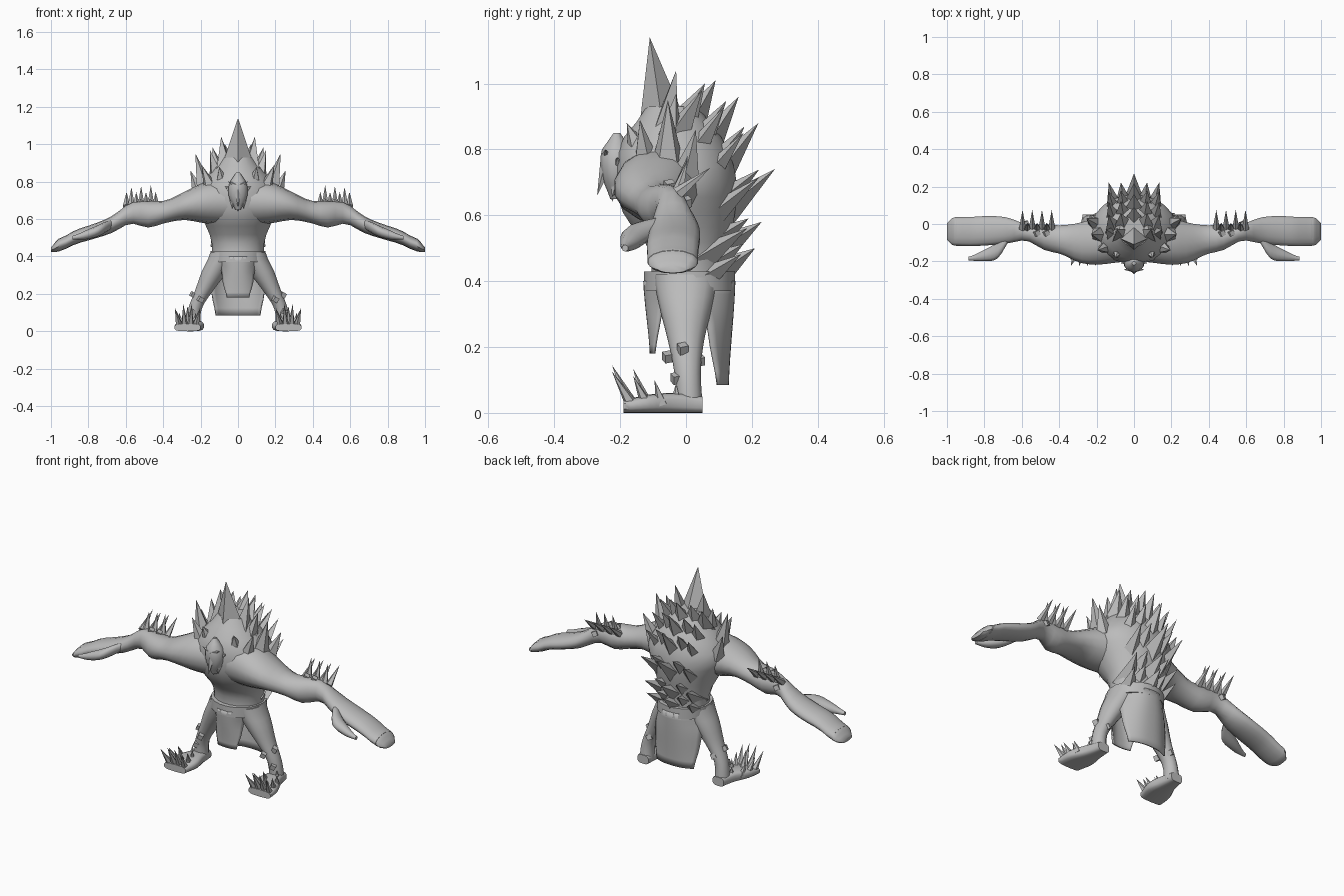
import bpy, bmesh, math
from mathutils import Vector, Matrix

cube = bpy.data.objects.get("Cube")
if cube:
    bpy.data.objects.remove(cube)

GREY = (0.5, 0.5, 0.5, 1)
stone = bpy.data.materials.new("plain grey")
stone.use_nodes = True
stone.diffuse_color = GREY
stone.node_tree.nodes["Principled BSDF"].inputs["Base Color"].default_value = GREY


def sample(values, t):
    """Smooth curve through evenly spaced values, with t from 0 to 1."""
    last = len(values) - 1
    i = min(int(t * last), max(last - 1, 0))
    f = t * last - i
    before, start, end, after = [values[min(max(i + k, 0), last)] for k in (-1, 0, 1, 2)]
    leave, arrive = (end - before) / 2, (after - start) / 2
    ease = f * f * (3 - 2 * f)
    return (start + (end - start) * ease + leave * f * (1 - f) ** 2
            - arrive * f * f * (1 - f))


def straight(start, end, t):
    return start + (end - start) * t


def finish(name, bm, smooth_angle=0):
    """Turn a bmesh into an object; a positive angle gives smooth shading."""
    bmesh.ops.recalc_face_normals(bm, faces=bm.faces[:])
    mesh = bpy.data.meshes.new(name)
    bm.to_mesh(mesh)
    bm.free()
    mesh.materials.append(stone)
    obj = bpy.data.objects.new(name, mesh)
    bpy.context.collection.objects.link(obj)
    if smooth_angle:
        bpy.ops.object.select_all(action='DESELECT')
        obj.select_set(True)
        bpy.context.view_layer.objects.active = obj
        bpy.ops.object.shade_smooth_by_angle(angle=math.radians(smooth_angle))
    return obj


def bridge(bm, rows, closed):
    for low, high in zip(rows, rows[1:]):
        for k in range(0 if closed else 1, len(low)):
            bm.faces.new((low[k - 1], low[k], high[k], high[k - 1]))


def loft(name, axis, ends, centre, half_sizes, side=1, power=1.0, sides=14, steps=12):
    """Skin rounded rings along an axis; centre and half sizes follow smooth curves."""
    bm = bmesh.new()
    across = [i for i in range(3) if i != axis]
    rings = []
    for step in range(steps + 1):
        t = step / steps
        middle = Vector()
        middle[axis] = straight(*ends, t)
        for i, curve in zip(across, centre):
            middle[i] = sample(curve, t)
        ring = []
        for k in range(sides):
            turn = math.tau * (k + 0.5) / sides
            p = middle.copy()
            for i, curve, c in zip(across, half_sizes, (math.cos(turn), math.sin(turn))):
                p[i] += sample(curve, t) * math.copysign(abs(c) ** power, c)
            p.x *= side
            ring.append(bm.verts.new(p))
        rings.append(ring)
    bridge(bm, rings, True)
    bm.faces.new(rings[0])
    bm.faces.new(rings[-1])
    return finish(name, bm, 50)


def cloth(name, top, bottom, width, middle, edge, steps=8):
    """Hanging sheet, bent from its middle line to its side edges."""
    bm = bmesh.new()
    rows = []
    for step in range(steps + 1):
        t = step / steps
        row = []
        for k in range(-steps, steps + 1):
            u = k / steps
            y = straight(sample(middle, t), sample(edge, t), abs(u) ** 2.5)
            row.append(bm.verts.new((sample(width, t) * u, y, straight(top, bottom, t))))
        rows.append(row)
    bridge(bm, rows, False)
    obj = finish(name, bm, 40)
    obj.modifiers.new("thickness", 'SOLIDIFY').thickness = 0.008


def spikes(name, items, side=1, sides=5, flat=1.0):
    """Pointed cones from (base, lean, radius), where lean leads from base to tip."""
    bm = bmesh.new()
    flip = Vector((side, 1, 1))
    for base, lean, radius in items:
        base, lean = Vector(base) * flip, Vector(lean) * flip
        place = (Matrix.Translation(base + lean / 2)
                 @ lean.to_track_quat('Z', 'Y').to_matrix().to_4x4()
                 @ Matrix.Diagonal((1, flat, 1, 1)))
        bmesh.ops.create_cone(bm, cap_ends=True, segments=sides, radius1=radius,
                              radius2=0, depth=lean.length, matrix=place)
    finish(name, bm)


# Torso with hunched back
loft("torso", 2, (.38, .93), ((0,), (.01, .01, -.02, -.03, -.04, -.04)),
     ((.14, .145, .19, .23, .17, .08), (.12, .12, .17, .185, .16, .08)), sides=20)

# Belt and loincloth
loft("belt", 2, (.37, .43), ((0,), (.01,)), ((.15,), (.14,)), sides=20, steps=2)
cloth("front_cloth", .4, .18, (.11, .09, .08, .06), (-.13, -.11), (-.06, -.08, -.1))
cloth("back_cloth", .4, .085, (.15, .15, .14, .12), (.15, .13), (.01, .06, .08, .1))

# Mane: overlapping broad leaves from the crown down the back
tip_y = (-.11, .09, .16, .22, .27, .23, .21)
tip_z = (1.14, 1.01, .96, .88, .74, .58, .5)
mane = [((0, -.06, .8), (0, -.05, .34), .115)]
for row, tip in enumerate(zip(tip_y, tip_z)):
    if not row:
        continue
    t = row / (len(tip_y) - 1)
    base = Vector((0, sample((-.07, .03, .06), t), sample((.82, .64, .4), t)))
    lean = Vector((0, *tip)) - base
    radius = straight(.11, .075, t)
    mane.append((base, lean, radius))
    for side in (1, -1):
        # Flank leaves, and shorter ones that fill the gaps
        mane.append((base + Vector((side * .085, -.03, -.01)),
                     lean * .92 + Vector((side * .05, 0, 0)), radius * .8))
        mane.append((base + Vector((side * .045, -.01, .03)),
                     lean * .83 + Vector((side * .025, 0, 0)), radius * .9))
for side in (1, -1):
    mane.append(((side * .06, -.07, .8), (side * .03, .04, .24), .08))
    mane.append(((side * .1, -.06, .76), (side * .05, .03, .21), .07))
spikes("mane", mane, sides=4, flat=.8)

# Head
loft("head", 2, (.65, .85), ((0,), (-.21,)),
     ((.015, .045, .055, .045, .01), (.02, .04, .05, .045, .01)), sides=10, steps=8)
spikes("nose", [((0, -.235, .77), (0, -.035, -.11), .025)])
spikes("beard", [((f * .025, -.21, .7), (f * .005, -.015, -.06 + abs(f) * .015), .02)
                 for f in (-1, 0, 1)])

for side, word in ((1, "left"), (-1, "right")):
    # Face details
    spikes(word + "_brow", [((0, -.24, .775), (.055, -.005, .025), .02)], side)
    spikes(word + "_ear", [((.03, -.2, .75), (.04, -.01, .025), .025)], side)
    bm = bmesh.new()
    bmesh.ops.create_icosphere(bm, subdivisions=2, radius=.01,
                               matrix=Matrix.Translation((side * .024, -.243, .752)))
    finish(word + "_eye", bm, 60)

    # Arm with muscles and a broad flat hand, then fingertips and thumb
    loft(word + "_arm", 0, (0, .96),
         ((-.06, -.07, -.09, -.1, -.085, -.07, -.045, -.035, -.035, -.04, -.04),
          (.69, .69, .685, .67, .64, .625, .63, .572, .535, .505, .46)),
         ((.14, .14, .13, .11, .08, .07, .045, .07, .08, .08, .078),
          (.12, .12, .105, .075, .06, .07, .055, .045, .04, .038, .034)), side, steps=24)
    loft(word + "_fingers", 0, (.95, 1), ((-.04,), (.465, .437)),
         ((.077, .072, .045), (.034, .028, .012)), side, steps=4)
    loft(word + "_thumb", 0, (.65, .885), ((-.05, -.14, -.17, -.185), (.58, .53, .5)),
         ((.02, .045, .03, .01), (.02, .03, .025, .01)), side, sides=10)

    # Leg and flat-soled foot
    loft(word + "_leg", 2, (.42, .02), ((.08, .125, .18, .23, .24), (0, 0, .01)),
         ((.07, .07, .05, .037, .04), (.1, .08, .055, .04, .04)), side)
    sole = (.025, .03, .028, .02)
    loft(word + "_foot", 1, (.05, -.19), ((.24, .25, .27), sole),
         ((.035, .05, .075, .07), sole), side, power=.6)

    # Foot spikes fan forward, tallest at the toes
    toes = []
    for row in range(4):
        count = 4 - row
        for i in range(count):
            f = (i + .5) / count - .5
            height = straight(.13, .065, row / 3) * (1 - .6 * abs(f))
            toes.append(((.27 + f * .12, -.165 + row * .045, .025),
                         (f * .06, -.02 * (3 - row), height), .02))
    spikes(word + "_foot_spikes", toes, side)

    # Shoulder spikes, and forearm spikes that point up and back by turns
    spikes(word + "_shoulder_spikes", [
        ((.17, -.055, .72), (.058, 0, .23), .06), ((.14, -.12, .75), (.055, -.02, .14), .045),
        ((.2, 0, .72), (.055, .03, .14), .045), ((.08, -.13, .77), (.02, -.05, .11), .05)], side)
    thorns = []
    for i in range(7):
        lean = (0, .03, .12 - i * .003) if i % 2 else (0, .1, .08)
        thorns.append(((.44 + i * .026, -.025, .665), lean, .021))
    spikes(word + "_forearm_spikes", thorns, side)

    # Stone studs set into arm and shin
    bm = bmesh.new()
    tilt = Matrix.Rotation(.5, 4, 'Y') @ Matrix.Rotation(.4, 4, 'Z')
    for x, y, z in ((.47, -.05, .69), (.52, -.05, .69), (.58, 0, .64), (.2, -.055, .17),
                    (.24, -.01, .195), (.205, .04, .16), (.245, -.03, .105)):
        bmesh.ops.create_cube(bm, size=.027,
                              matrix=Matrix.Translation((side * x, y, z)) @ tilt)
    finish(word + "_studs", bm)
